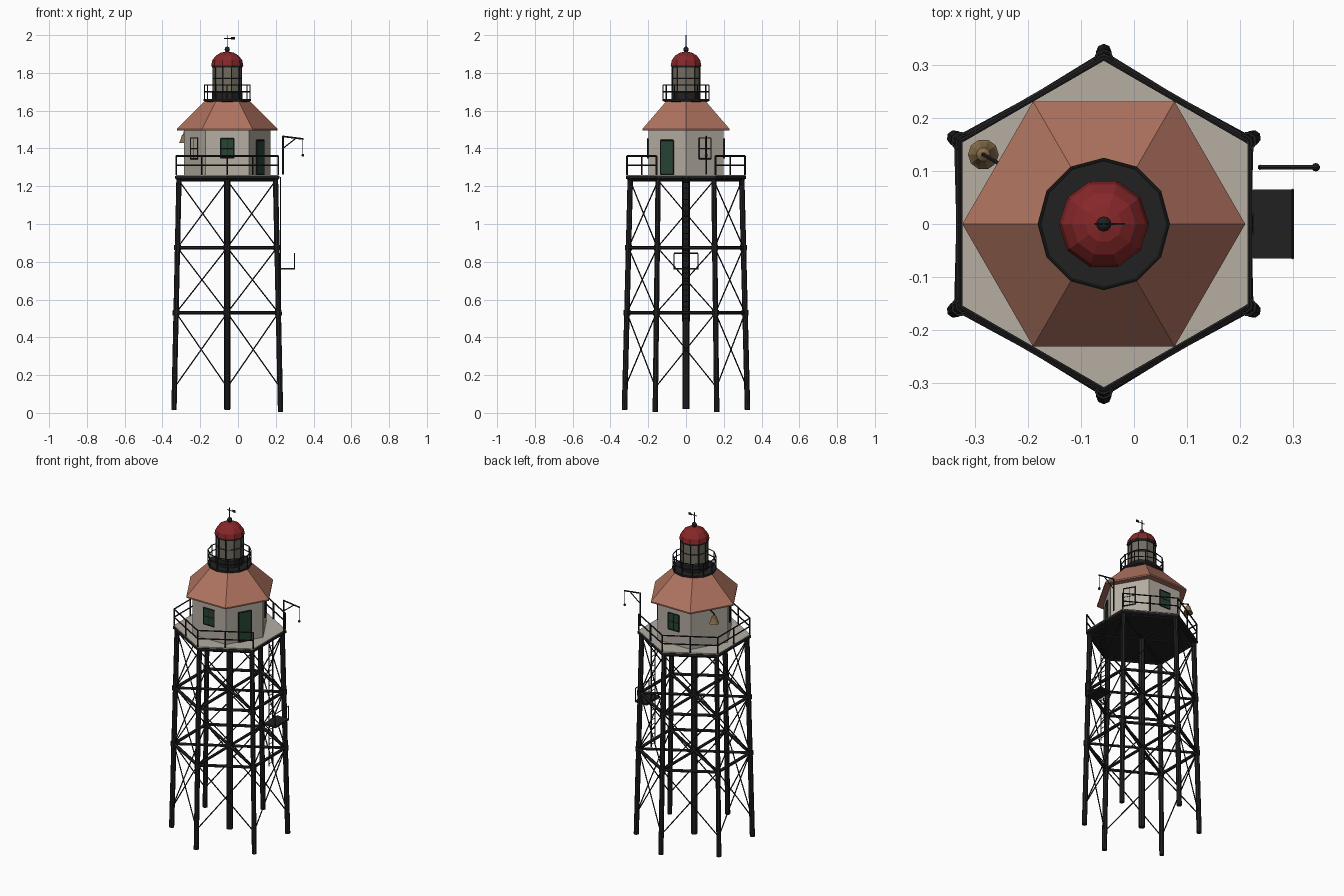
import bpy, bmesh, math
from mathutils import Vector, Matrix

if "Cube" in bpy.data.objects:
    bpy.data.objects.remove(bpy.data.objects["Cube"], do_unlink=True)

CX = -0.057  # tower axis


def material(name, r, g, b):
    m = bpy.data.materials.new(name)
    m.use_nodes = True
    m.diffuse_color = (r, g, b, 1)
    bsdf = next(n for n in m.node_tree.nodes if n.type == 'BSDF_PRINCIPLED')
    bsdf.inputs["Base Color"].default_value = (r, g, b, 1)
    return m


BLACK = material("black iron", .015, .015, .015)
CREAM = material("cream paint", .46, .42, .36)
TERRA = material("terracotta roof", .43, .17, .115)
RED = material("dome red", .24, .02, .022)
GREEN = material("dark green", .02, .06, .035)
GLASS = material("lantern glass", .17, .155, .12)
BRASS = material("bell brass", .25, .16, .07)


def finish(name, bm, *mats):
    bmesh.ops.recalc_face_normals(bm, faces=bm.faces)
    mesh = bpy.data.meshes.new(name)
    bm.to_mesh(mesh)
    bm.free()
    for m in mats:
        mesh.materials.append(m)
    ob = bpy.data.objects.new(name, mesh)
    bpy.context.collection.objects.link(ob)
    return ob


def polar(r, deg, z, cx=CX, cy=0):
    a = math.radians(deg)
    return Vector((cx + r * math.cos(a), cy + r * math.sin(a), z))


def lathe(name, profile, n, mat, start=0, cx=CX, cy=0):
    """Stack of n-sided rings given as (radius, height), capped at both ends."""
    bm = bmesh.new()
    rings = [[bm.verts.new(polar(r, start + 360 * i / n, z, cx, cy)) for i in range(n)]
             for r, z in profile]
    for lo, hi in zip(rings, rings[1:]):
        for i in range(n):
            j = (i + 1) % n
            bm.faces.new((lo[i], lo[j], hi[j], hi[i]))
    bm.faces.new(rings[0][::-1])
    bm.faces.new(rings[-1])
    return finish(name, bm, mat)


def bars(name, segments, r, mat=BLACK, n=6):
    """Straight round bars between pairs of points."""
    bm = bmesh.new()
    for a, b in segments:
        a, b = Vector(a), Vector(b)
        d = b - a
        turn = d.to_track_quat('Z', 'Y').to_matrix().to_4x4()
        bmesh.ops.create_cone(bm, cap_ends=True, segments=n, radius1=r, radius2=r,
                              depth=d.length, matrix=Matrix.Translation((a + b) / 2) @ turn)
    return finish(name, bm, mat)


def box(name, size, loc, mat, deg=0):
    bm = bmesh.new()
    bmesh.ops.create_cube(bm, size=1, matrix=Matrix.Translation(loc)
                          @ Matrix.Rotation(math.radians(deg), 4, 'Z') @ Matrix.Diagonal((*size, 1)))
    return finish(name, bm, mat)


def ball(name, r, loc, mat):
    bm = bmesh.new()
    bmesh.ops.create_uvsphere(bm, u_segments=10, v_segments=6, radius=r,
                              matrix=Matrix.Translation(loc))
    return finish(name, bm, mat)


# Tower legs, splayed outward towards the ground
CORNERS = [30 + 60 * k for k in range(6)]
SIDES = list(zip(CORNERS, CORNERS[1:] + CORNERS[:1]))


def leg(deg, z):
    return polar(.326 - .031 * z / 1.24, deg, z)


bars("legs", [(leg(a, .004 if math.cos(math.radians(a)) > .5 else .016), leg(a, 1.24))
              for a in CORNERS], .0145, n=8)
bars("centre_column", [((CX, 0, .02), (CX, 0, 1.24))], .018, n=8)

# Ring beams, radial struts and joint collars
LEVELS = (.53, .875, 1.235)
bars("ring_beams", [(leg(a, z), leg(b, z)) for z in LEVELS for a, b in SIDES], .0095)
bars("radial_struts", [(leg(a, z), (CX, 0, z)) for z in LEVELS for a in CORNERS], .0085)
bars("joint_collars", [(leg(a, z - .014), leg(a, z + .014))
                       for z in LEVELS[:2] for a in CORNERS], .0185, n=8)

# Crossed tie rods
rods = []
for lo, hi in ((.135, .53), (.53, .875), (.875, 1.23)):
    for a, b in SIDES:
        rods += [(leg(a, lo), leg(b, hi)), (leg(b, lo), leg(a, hi))]
bars("tie_rods", rods, .0035, n=5)

# Deck
lathe("deck_frame", [(.31, 1.235), (.318, 1.24), (.318, 1.254)], 6, BLACK, 30)
lathe("deck_floor", [(.314, 1.254), (.314, 1.26)], 6, CREAM, 30)

# Deck railing, open on the side facing +x
rails, posts = [], []
for a, b in SIDES:
    if a == 330:
        continue
    p, q = polar(.312, a, 1.26), polar(.312, b, 1.26)
    rails += [(p + Vector((0, 0, h)), q + Vector((0, 0, h))) for h in (.05, .1)]
    posts += [(v, v + Vector((0, 0, .1))) for v in (p, (p + q) / 2, q)]
bars("deck_rails", rails, .004)
bars("deck_posts", posts, .0045)

# House and roof
lathe("house_walls", [(.228, 1.26), (.228, 1.505)], 6, CREAM)
lathe("house_roof", [(.267, 1.495), (.267, 1.503), (.118, 1.652)], 6, TERRA)


def on_wall(deg, side, out, z):
    """Point on the wall facing deg, moved sideways and outward."""
    t = math.radians(deg)
    return polar(.1975 + out, deg, z) + Vector((-math.sin(t), math.cos(t), 0)) * side


def panel(name, deg, w, h, z, mat, t=.006):
    box(name, (t, w, h), on_wall(deg, 0, t / 2, z), mat, deg)


def frame(name, deg, w, h, z, muntins=True, r=.004):
    def p(s, v):
        return on_wall(deg, s * w / 2, .005, z + v * h / 2)
    lines = [(p(-1, -1), p(-1, 1)), (p(1, -1), p(1, 1)), (p(-1, 1), p(1, 1)), (p(-1, -1), p(1, -1))]
    bars(name, lines, r)
    if muntins:
        bars(name + "_muntins", [(p(0, -1), p(0, 1)), (p(-1, 0), p(1, 0))], r * .6)


for label, deg in (("front", 270), ("back", 90)):
    panel(label + "_window_pane", deg, .07, .1, 1.4, GREEN)
    frame(label + "_window_frame", deg, .07, .1, 1.4)
for label, deg in (("right_front", 210), ("left_back", 30)):
    panel(label + "_window_pane", deg, .07, .11, 1.4, CREAM)
    frame(label + "_window_frame", deg, .07, .11, 1.4)
panel("door", 330, .072, .178, 1.35, GREEN)
frame("door_frame", 330, .076, .182, 1.352, False)

# Upper gallery
lathe("gallery_floor", [(.11, 1.645), (.125, 1.652), (.125, 1.662)], 12, BLACK)
ring = [30 * k for k in range(12)]
bars("gallery_rails", [(polar(.121, a, z), polar(.121, a + 30, z))
                       for a in ring for z in (1.7, 1.735)], .003)
bars("gallery_posts", [(polar(.121, a, 1.66), polar(.121, a, 1.735)) for a in ring], .003)

# Lantern room
lathe("lantern_base", [(.08, 1.66), (.08, 1.705)], 10, BLACK)
lathe("lantern_glass", [(.075, 1.705), (.075, 1.835)], 10, GLASS)
tenth = [36 * k for k in range(10)]
bars("lantern_mullions", [(polar(.076, a, 1.7), polar(.076, a, 1.836)) for a in tenth], .0035)
bars("lantern_glazing_bars", [(polar(.076, a, 1.77), polar(.076, a + 36, 1.77)) for a in tenth], .0025)
lathe("lantern_cornice", [(.081, 1.828), (.083, 1.84)], 10, BLACK)

# Dome, finial and weather vane
lathe("dome", [(.085 * math.cos(math.radians(t)), 1.84 + .073 * math.sin(math.radians(t)))
               for t in (0, 22, 45, 66, 84)], 10, RED)
lathe("finial_neck", [(.012, 1.905), (.008, 1.92)], 8, BLACK)
ball("finial_ball", .0145, (CX, 0, 1.925), BLACK)
bars("vane_rod", [((CX, 0, 1.93), (CX, 0, 2))], .0025)
bars("vane_arrow", [((CX - .018, 0, 1.982), (CX + .04, 0, 1.982))], .0025)
box("vane_tail", (.02, .003, .014), (CX + .03, 0, 1.984), BLACK)

# Fog bell on a wall bracket
bx, by, _ = on_wall(150, 0, .065, 0)
lathe("bell", [(.029, 1.428), (.024, 1.436), (.017, 1.455), (.013, 1.47), (.004, 1.477)],
      10, BRASS, cx=bx, cy=by)
bars("bell_bracket", [(on_wall(150, 0, 0, 1.485), on_wall(150, 0, .068, 1.485)),
                      (on_wall(150, 0, .065, 1.47), on_wall(150, 0, .065, 1.487))], .004)

# Hoist crane
KX, KY = .238, .107
bars("crane_post", [((KX, KY, 1.262), (KX, KY, 1.466))], .005)
bars("crane_arm", [((KX - .002, KY, 1.464), (.347, KY, 1.45))], .0045)
bars("crane_brace", [((KX, KY, 1.4), (.308, KY, 1.455))], .003)
bars("crane_rope", [((.343, KY, 1.45), (.343, KY, 1.365))], .002)
ball("crane_hook", .008, (.343, KY, 1.364), BLACK)

# Ladder
LX = .224
bars("ladder_rails", [((LX, y, .485), (LX, y, 1.25)) for y in (-.019, .019)], .003)
bars("ladder_rungs", [((LX, -.019, .5 + .03 * k), (LX, .019, .5 + .03 * k)) for k in range(25)], .002)

# Landing beside the ladder
box("landing_floor", (.08, .13, .01), (.262, 0, .763), BLACK)
bars("landing_rail", [((.299, -.064, .765), (.299, -.064, .845)),
                      ((.299, .064, .765), (.299, .064, .845)),
                      ((.299, -.064, .845), (.299, .064, .845))], .0028)
